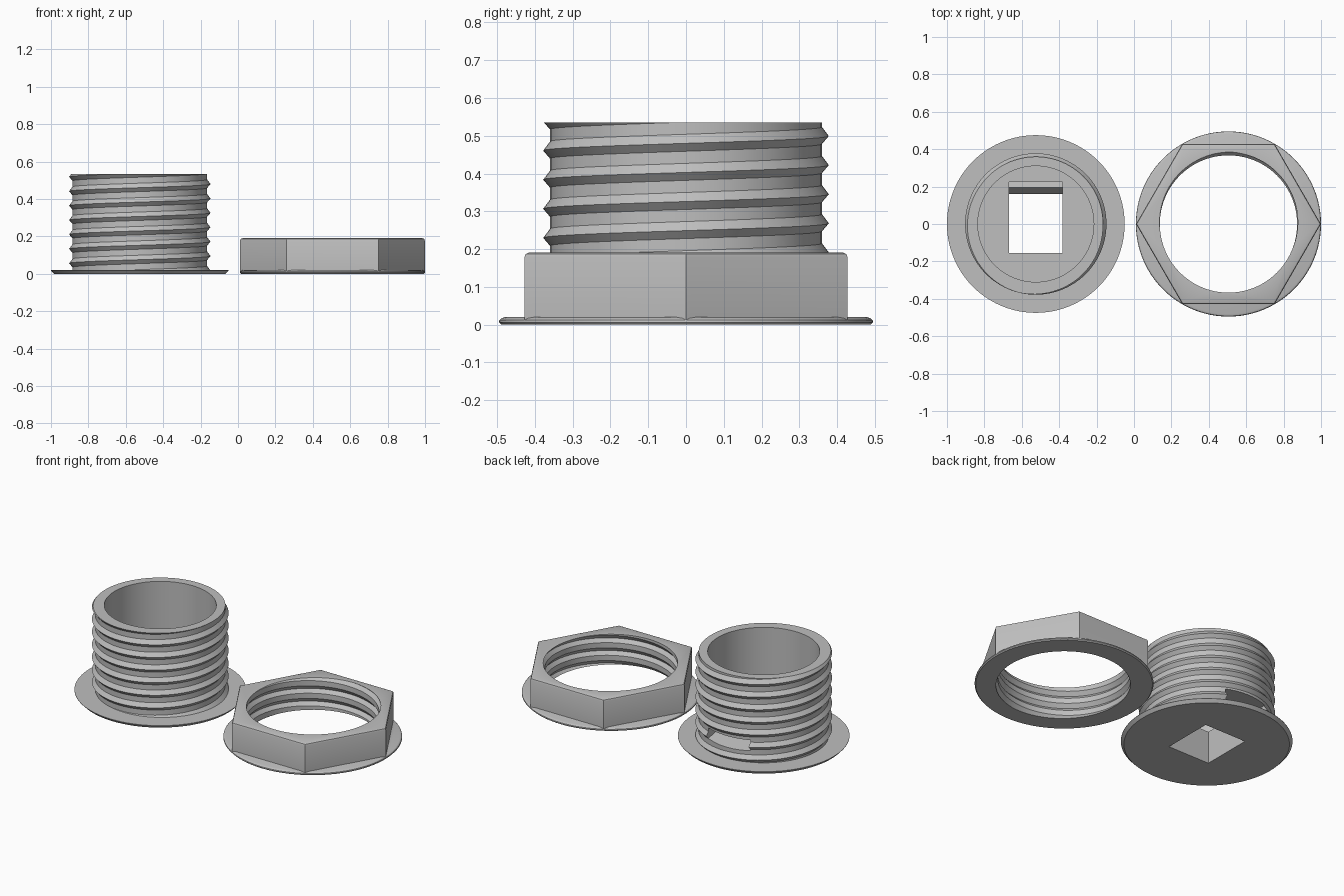
import bpy, bmesh, math
from mathutils import Vector

if "Cube" in bpy.data.objects:
    bpy.data.objects.remove(bpy.data.objects["Cube"])

PITCH = 0.077
STEPS = 96
BODY_X, NUT_X = -0.525, 0.505

grey = bpy.data.materials.new("plain_grey")
grey.use_nodes = True
grey.diffuse_color = (0.52, 0.52, 0.52, 1)
grey.node_tree.nodes["Principled BSDF"].inputs["Base Color"].default_value = (0.52, 0.52, 0.52, 1)


def make_object(name, bm, x=0):
    bmesh.ops.recalc_face_normals(bm, faces=bm.faces)
    mesh = bpy.data.meshes.new(name)
    bm.to_mesh(mesh)
    bm.free()
    mesh.materials.append(grey)
    obj = bpy.data.objects.new(name, mesh)
    bpy.context.collection.objects.link(obj)
    obj.location.x = x
    return obj


def lathe(name, profile, x, sides=STEPS):
    """Solid of revolution from (radius, z) points, capped at both ends."""
    bm = bmesh.new()
    rings = []
    for r, z in profile:
        angles = [2 * math.pi * i / sides for i in range(sides)]
        rings.append([bm.verts.new((r * math.cos(a), r * math.sin(a), z)) for a in angles])
    for low, high in zip(rings, rings[1:]):
        for i in range(sides):
            k = (i + 1) % sides
            bm.faces.new((low[i], low[k], high[k], high[i]))
    bm.faces.new(rings[0])
    bm.faces.new(rings[-1])
    return make_object(name, bm, x)


def threaded_rod(name, root, crest, bottom, top, x):
    """Right-hand helical ridge on a rod, trimmed flat at both ends."""
    bm = bmesh.new()
    rows = []
    turns = math.ceil((top - bottom) / PITCH) + 3
    first = math.floor(bottom / PITCH) - 2
    for t in range(first, first + turns + 1):
        for dz, r in ((-0.021, root), (0, crest), (0.024, root)):
            z0 = 0.018 + t * PITCH + dz
            row = []
            for i in range(STEPS + 1):
                a = 2 * math.pi * i / STEPS
                row.append(bm.verts.new((r * math.cos(a), r * math.sin(a), z0 + PITCH * i / STEPS)))
            rows.append(row)
    for low, high in zip(rows, rows[1:]):
        for i in range(STEPS):
            bm.faces.new((low[i], low[i + 1], high[i + 1], high[i]))
    bmesh.ops.remove_doubles(bm, verts=bm.verts, dist=0.0001)
    for z, direction in ((bottom, -1), (top, 1)):
        bmesh.ops.bisect_plane(bm, geom=bm.verts[:] + bm.edges[:] + bm.faces[:], dist=1e-5,
                               plane_co=(0, 0, z), plane_no=(0, 0, direction), clear_outer=True)
        rim = [e for e in bm.edges if e.is_boundary and all(abs(v.co.z - z) < 1e-4 for v in e.verts)]
        bmesh.ops.holes_fill(bm, edges=rim, sides=0)
    return make_object(name, bm, x)


def combine(target, tool, operation):
    mod = target.modifiers.new(operation.lower(), "BOOLEAN")
    mod.operation = operation
    mod.solver = "EXACT"
    mod.object = tool
    bpy.context.view_layer.objects.active = target
    bpy.ops.object.modifier_apply(modifier=mod.name)
    bpy.data.objects.remove(tool)


def finish(obj):
    bpy.ops.object.select_all(action="DESELECT")
    obj.select_set(True)
    bpy.context.view_layer.objects.active = obj
    bpy.ops.object.shade_smooth_by_angle(angle=math.radians(25))


# Threaded tube on a thin flange that tapers towards the bottom
body = threaded_rod("threaded_tube", 0.36, 0.378, 0.01, 0.535, BODY_X)
combine(body, lathe("flange", [(0.458, 0), (0.475, 0.018), (0.475, 0.02)], BODY_X), "UNION")
combine(body, lathe("bore", [(0.31, 0.2), (0.31, 0.7)], BODY_X), "DIFFERENCE")

# Square floor opening with a ridge and a slot leaving through the back wall
bm = bmesh.new()
outline = [(-0.155, -0.05), (0.16, -0.05), (0.16, 0.06), (0.195, 0.115), (0.45, 0.07),
           (0.45, 0.155), (0.225, 0.155), (0.225, 0.3), (-0.155, 0.3)]
side = bm.faces.new([bm.verts.new((-0.142, y, z)) for y, z in outline])
grown = bmesh.ops.extrude_face_region(bm, geom=[side])
bmesh.ops.translate(bm, vec=Vector((0.284, 0, 0)),
                    verts=[g for g in grown["geom"] if isinstance(g, bmesh.types.BMVert)])
combine(body, make_object("channel", bm, BODY_X), "DIFFERENCE")
finish(body)

# Hexagonal nut with softened top edge, round washer base and threaded hole
nut = lathe("hex_nut", [(0.494, 0.004), (0.494, 0.178), (0.49, 0.187), (0.48, 0.191)], NUT_X, sides=6)
washer = [(0.489, 0), (0.495, 0.006), (0.494, 0.012), (0.489, 0.017), (0.48, 0.02)]
combine(nut, lathe("washer_base", washer, NUT_X), "UNION")
combine(nut, threaded_rod("nut_thread", 0.367, 0.385, -0.03, 0.25, NUT_X), "DIFFERENCE")
finish(nut)
